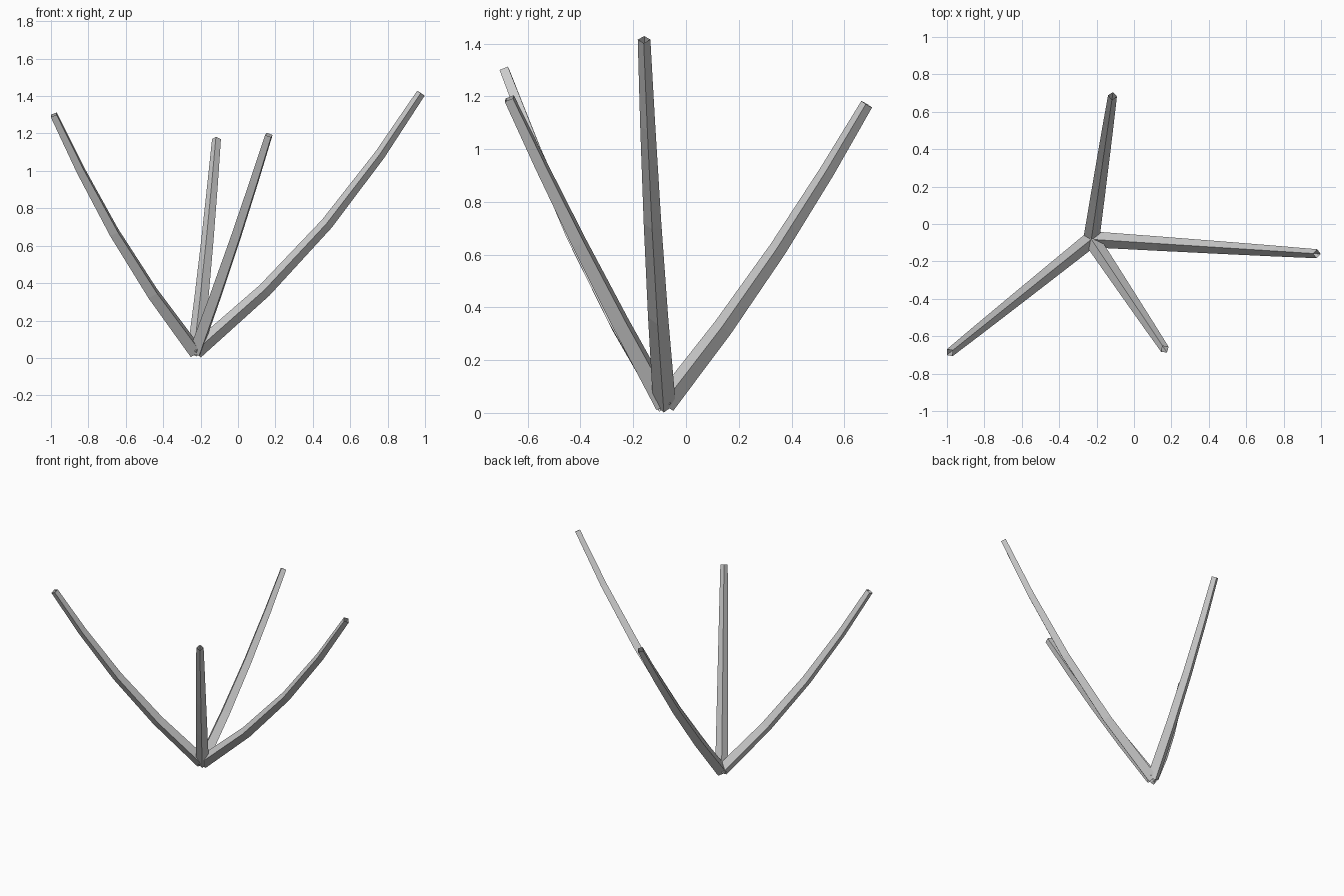
import bpy
import bmesh
from mathutils import Vector

if "Cube" in bpy.data.objects:
    bpy.data.objects.remove(bpy.data.objects["Cube"])

ROOT = Vector((-0.228, -0.082, 0.034))
R_BASE, R_TIP = 0.043, 0.024
# shared bend: share of the outward run and of the rise at each ring
RUN = (0.0, 0.308, 0.583, 0.818, 1.0)
RISE = (0.0, 0.238, 0.495, 0.762, 1.0)


def stem(name, tip, bend):
    """Tapered, open-ended four-sided stalk, ridge up; bend 0 is straight."""
    d = Vector(tip) - ROOT
    flat = Vector((d.x, d.y, 0))
    side = Vector((-d.y, d.x, 0)).normalized()
    path = []
    for h, v in zip(RUN, RISE):
        mid, half = (h + v) / 2, (h - v) / 2 * bend
        path.append(ROOT + flat * (mid + half) + Vector((0, 0, d.z * (mid - half))))
    last = len(path) - 1
    bm = bmesh.new()
    rings = []
    for i, p in enumerate(path):
        tangent = Vector((0, 0, 0))
        if i > 0:
            tangent += (p - path[i - 1]).normalized()
        if i < last:
            tangent += (path[i + 1] - p).normalized()
        up = tangent.normalized().cross(side)
        r = R_BASE + (R_TIP - R_BASE) * i / last
        rings.append([bm.verts.new(p + o * r) for o in (up, side, -up, -side)])
    for a, b in zip(rings, rings[1:]):
        for k in range(4):
            n = (k + 1) % 4
            bm.faces.new((a[k], a[n], b[n], b[k]))
    bmesh.ops.recalc_face_normals(bm, faces=bm.faces)
    mesh = bpy.data.meshes.new(name)
    bm.to_mesh(mesh)
    bm.free()
    bpy.context.collection.objects.link(bpy.data.objects.new(name, mesh))


# four stalks fanning out from one root
stem("right_stem", (0.978, -0.159, 1.415), 1.0)
stem("left_stem", (-0.985, -0.688, 1.30), 0.8)
stem("back_stem", (-0.115, 0.685, 1.17), 0.5)
stem("front_stem", (0.165, -0.67, 1.192), 0.25)
